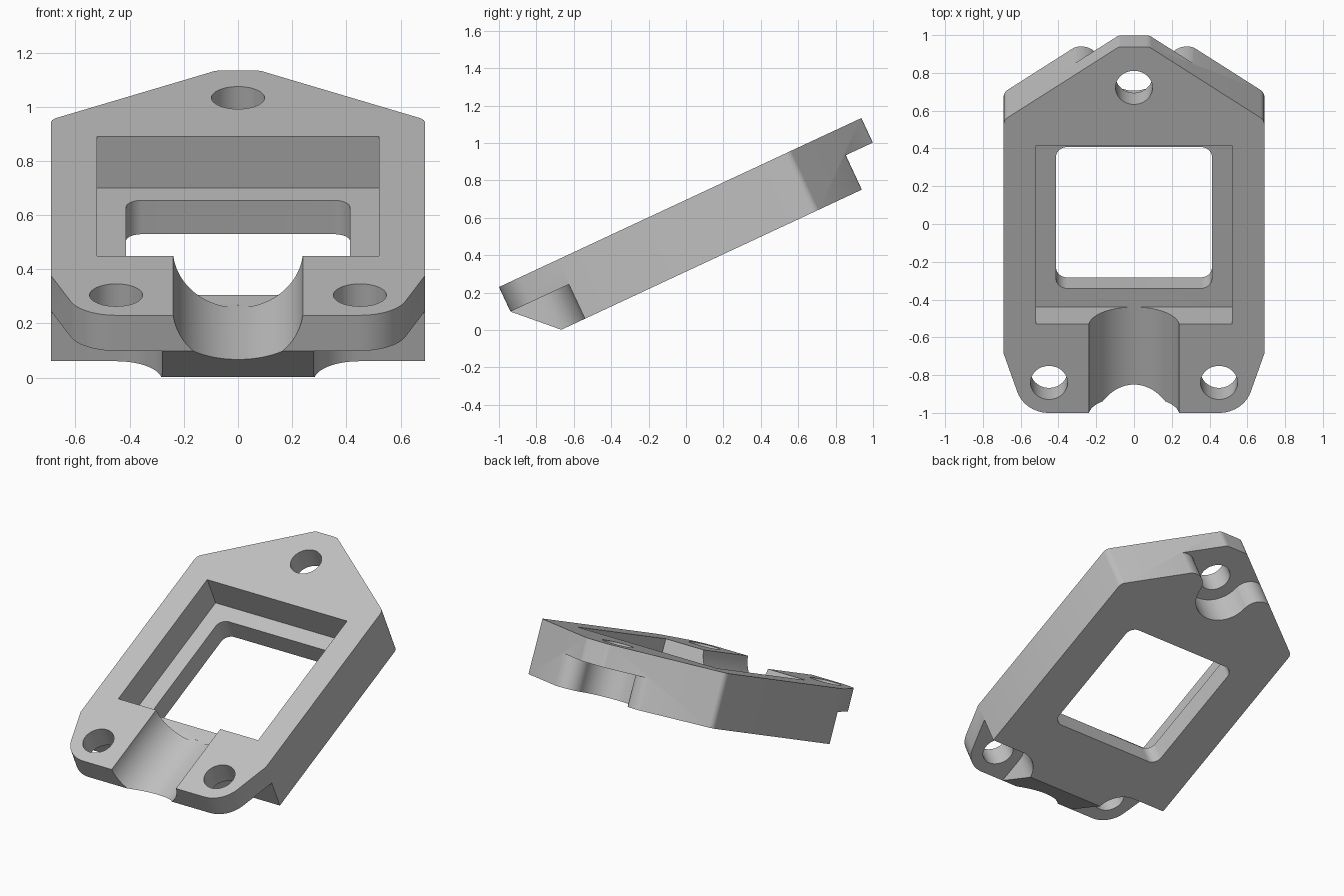
import bpy, bmesh, math
from mathutils import Vector, Matrix

cube = bpy.data.objects.get("Cube")
if cube:
    bpy.data.objects.remove(cube, do_unlink=True)

THICK, FLANGE, LEDGE = 0.348, 0.145, 0.21

# One flat grey for the whole casting
grey = bpy.data.materials.new("light_grey")
grey.use_nodes = True
color = (0.53, 0.53, 0.53, 1)
grey.diffuse_color = color
grey.node_tree.nodes["Principled BSDF"].inputs["Base Color"].default_value = color


def rounded(corners, steps=12):
    """Polygon from (x, y, radius) corners, each filleted by its radius."""
    out = []
    for i, (x, y, r) in enumerate(corners):
        p = Vector((x, y))
        if r == 0:
            out.append(p)
            continue
        a = (Vector(corners[i - 1][:2]) - p).normalized()
        b = (Vector(corners[(i + 1) % len(corners)][:2]) - p).normalized()
        half = a.angle(b) / 2
        c = p + (a + b).normalized() * (r / math.sin(half))
        start = p + a * (r / math.tan(half)) - c
        end = p + b * (r / math.tan(half)) - c
        sweep = start.angle_signed(end)
        for k in range(steps + 1):
            t = -sweep * k / steps
            out.append(c + Matrix.Rotation(t, 2) @ start)
    return out


def mirrored(half):
    """Close a right-hand half profile with its left-hand copy."""
    return half + [(-x, y, r) for x, y, r in reversed(half)]


def prism(name, points, lo, hi, place=lambda p, h: (p[0], p[1], h)):
    bm = bmesh.new()
    bottom = bm.faces.new([bm.verts.new(place(p, lo)) for p in points])
    shift = Vector(place(points[0], hi)) - Vector(place(points[0], lo))
    top = bmesh.ops.extrude_face_region(bm, geom=[bottom])
    bmesh.ops.translate(bm, vec=shift, verts=[v for v in top["geom"] if isinstance(v, bmesh.types.BMVert)])
    bmesh.ops.recalc_face_normals(bm, faces=bm.faces)
    mesh = bpy.data.meshes.new(name)
    bm.to_mesh(mesh)
    bm.free()
    mesh.materials.append(grey)
    obj = bpy.data.objects.new(name, mesh)
    bpy.context.collection.objects.link(obj)
    return obj


def circle(cx, cy, r, n=48):
    return [(cx + r * math.cos(math.tau * i / n), cy + r * math.sin(math.tau * i / n)) for i in range(n)]


# Plate outline: pointed rear, tapered and rounded front
outline = mirrored([(0.08, 2.138, 0.05), (0.69, 1.71, 0.05), (0.69, 0.346, 0), (0.5785, 0, 0.1765)])
bracket = prism("tilted_mount_plate", rounded(outline), -THICK, 0)

cutters = []

# Underside pockets around the front screw holes
for s in (1, -1):
    pocket = [(0.28 * s, -0.1, 0), (0.28 * s, 0.345, 0.169), (0.8 * s, 0.345, 0), (0.8 * s, -0.1, 0)]
    cutters.append(prism("front_pocket_cutter", rounded(pocket), -0.6, -FLANGE))

# Underside pocket around the rear screw hole, flaring into rounded lobes
rear = mirrored([(0.9, 2.4, 0), (0.9, 1.566, 0), (0.18, 2.071, 0.1), (0.18, 1.72, 0.179)])
cutters.append(prism("rear_pocket_cutter", rounded(rear), -0.6, -FLANGE))

# Sloped underside at the middle of the front edge
slope = [(-0.1, -0.0465), (0.306, -0.4465), (-0.1, -0.6)]
cutters.append(prism("front_slope_cutter", slope, -0.35, 0.35, lambda p, h: (h, p[0], p[1])))

# Square recess and the rounded window through its floor
recess = mirrored([(0.52, 1.562, 0), (0.52, 0.52, 0)])
cutters.append(prism("recess_cutter", rounded(recess), -LEDGE, 0.2))
window = mirrored([(0.413, 1.455, 0.06), (0.413, 0.629, 0.06)])
cutters.append(prism("window_cutter", rounded(window), -0.6, -0.1))

# Round channel from the front edge into the recess
cutters.append(prism("channel_cutter", circle(0, 0.03, 0.241, 96), -0.2, 0.54, lambda p, h: (p[0], h, p[1])))

# Three screw holes
for x, y in ((0.45, 0.1765), (-0.45, 0.1765), (0, 1.9)):
    cutters.append(prism("screw_hole_cutter", circle(x, y, 0.098), -0.6, 0.2))

# Cut everything, then drop the cutters
bpy.context.view_layer.objects.active = bracket
bracket.select_set(True)
for c in cutters:
    c.hide_render = True
    mod = bracket.modifiers.new(c.name, 'BOOLEAN')
    mod.operation, mod.solver, mod.object = 'DIFFERENCE', 'EXACT', c
    bpy.ops.object.modifier_apply(modifier=mod.name)
    bpy.data.objects.remove(c, do_unlink=True)

# Smooth the curved walls, then lean the plate back
bpy.ops.object.shade_smooth_by_angle(angle=math.radians(25))
bracket.data.transform(Matrix.Translation((0, -1, 0.23)) @ Matrix.Rotation(math.radians(25), 4, 'X'))
